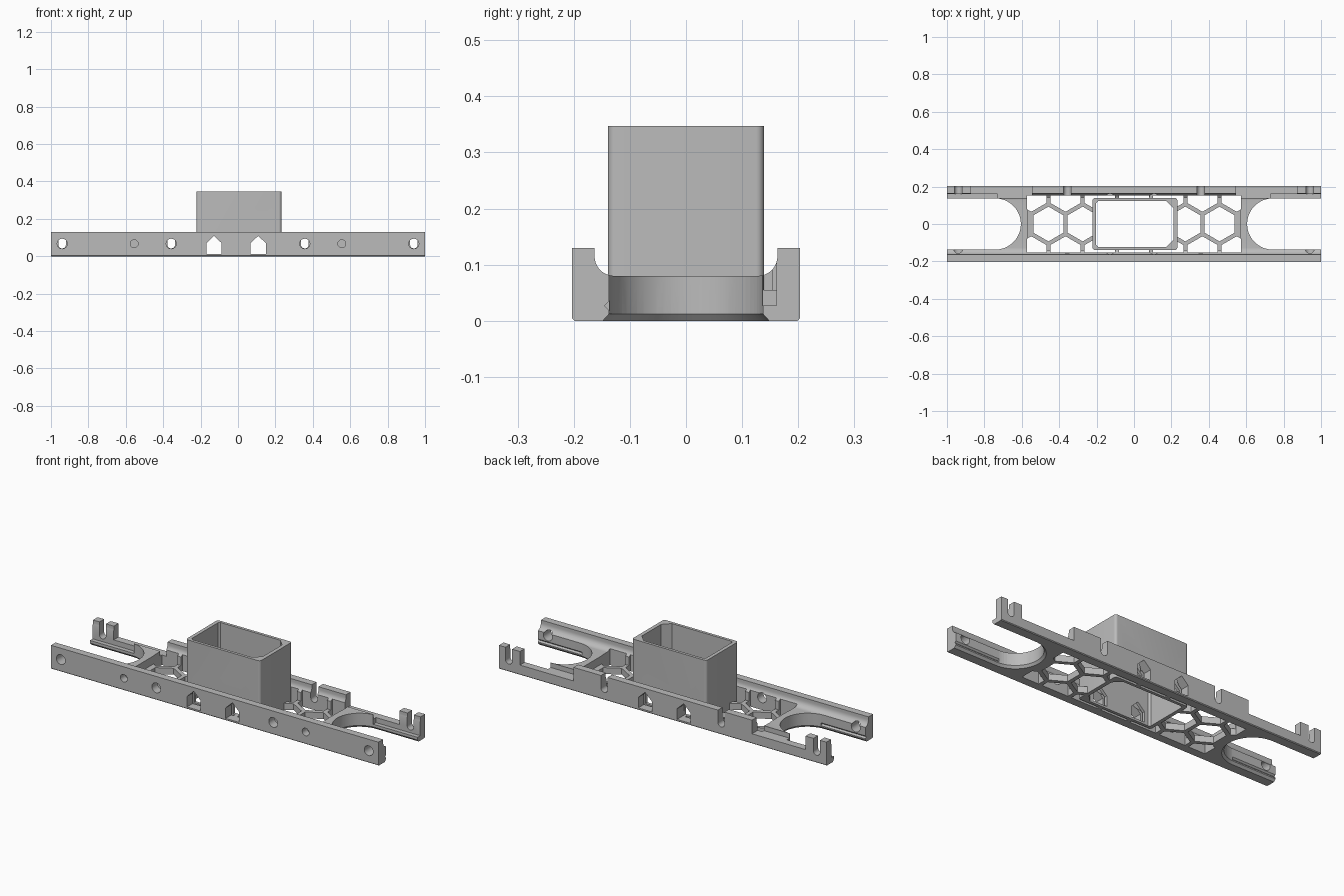
import bpy, bmesh
from math import sin, cos, pi, radians

old = bpy.data.objects.get("Cube")
if old:
    bpy.data.objects.remove(old, do_unlink=True)

grey = bpy.data.materials.new("plain grey")
grey.use_nodes = True
colour = (0.5, 0.5, 0.5, 1)
grey.diffuse_color = colour
grey.node_tree.nodes["Principled BSDF"].inputs["Base Color"].default_value = colour


def arc(cx, cy, r, start, end, n=16):
    return [(cx + r * cos(radians(start + (end - start) * i / n)),
             cy + r * sin(radians(start + (end - start) * i / n))) for i in range(n + 1)]


def rect(u0, v0, u1, v1):
    return [(u0, v0), (u1, v0), (u1, v1), (u0, v1)]


def prism(name, points, axis, lo, hi, end_points=None):
    """Extrude a 2D outline along an axis, optionally lofting to a second outline."""
    place = {"x": lambda p, w: (w, p[0], p[1]),
             "y": lambda p, w: (p[0], w, p[1]),
             "z": lambda p, w: (p[0], p[1], w)}[axis]
    bm = bmesh.new()
    a = [bm.verts.new(place(p, lo)) for p in points]
    b = [bm.verts.new(place(p, hi)) for p in (end_points or points)]
    bm.faces.new(a)
    bm.faces.new(b)
    for i in range(len(a)):
        j = (i + 1) % len(a)
        bm.faces.new((a[i], a[j], b[j], b[i]))
    bmesh.ops.recalc_face_normals(bm, faces=bm.faces)
    mesh = bpy.data.meshes.new(name)
    bm.to_mesh(mesh)
    bm.free()
    mesh.materials.append(grey)
    ob = bpy.data.objects.new(name, mesh)
    bpy.context.collection.objects.link(ob)
    return ob


def boolean(target, tool, mode="DIFFERENCE"):
    mod = target.modifiers.new("cut", "BOOLEAN")
    mod.operation = mode
    mod.solver = "EXACT"
    mod.object = tool
    bpy.context.view_layer.objects.active = target
    bpy.ops.object.modifier_apply(modifier=mod.name)


def cut(targets, *args):
    tool = prism("cutter", *args)
    for t in targets:
        boolean(t, tool)
    bpy.data.objects.remove(tool, do_unlink=True)


# Trough cross-section with coved walls, extruded along the length
half = arc(0.128, 0.115, 0.035, -90, 0, 8) + [(0.163, 0.13), (0.203, 0.13), (0.203, 0.004), (0.199, 0)]
section = half + [(-y, z) for y, z in reversed(half)]
frame = prism("rail_frame", section, "x", -1, 1)

# Lowered floor carrying the honeycomb
cut([frame], rect(-0.57, -0.14, 0.57, 0.14), "z", 0.035, 0.2)

# Honeycomb cells, trimmed to the floor area
pitch, rib = 0.183, 0.022
size = (pitch - rib) / 3 ** 0.5
for row in (-1, 0, 1):
    for k in range(-3, 4):
        cx = (k + (0.5 if row == 0 else 0)) * pitch
        if abs(cx) > 0.56:
            continue
        hexagon = [(cx + size * sin(i * pi / 3), row * pitch * 0.866 + size * cos(i * pi / 3))
                   for i in range(6)]
        cell = prism("cell", hexagon, "z", -0.05, 0.3)
        area = prism("area", rect(-0.572, -0.153, 0.572, 0.153), "z", -0.04, 0.29)
        boolean(cell, area, "INTERSECT")
        boolean(frame, cell)
        for ob in (cell, area):
            bpy.data.objects.remove(ob, do_unlink=True)

# Rounded end bays with a flared lower lip
for s in (-1, 1):
    def bay(r):
        return [(s * x, y) for x, y in arc(0.742, 0, r, 90, 270, 32) + [(1.2, -r), (1.2, r)]]
    cut([frame], bay(0.137), "z", -0.05, 0.3)
    cut([frame], bay(0.15), "z", -0.002, 0.013, bay(0.1365))
    x0, x1 = sorted((s * 0.73, s * 1.1))
    # Inner groove of the front arm and ledge of the back arm
    cut([frame], [(-0.145, 0.027), (-0.136, 0.036), (-0.127, 0.027), (-0.136, 0.018)], "x", x0, x1)
    cut([frame], rect(0.12, 0.027, 0.161, 0.2), "x", x0, x1)
    # Low stretch of the back arm between rail and end post
    x0, x1 = sorted((s * 0.545, s * 0.872))
    cut([frame], rect(0.138, 0.055, 0.25, 0.2), "x", x0, x1)
    # Front bolt holes
    for x, r, depth in ((0.94, 0.027, -0.1), (0.555, 0.021, -0.16), (0.357, 0.027, -0.12)):
        cut([frame], arc(s * x, 0.067, r, 0, 345, 23), "y", -0.25, depth)
    # Open-topped slots in the back rail and posts
    for x in (0.94, 0.357):
        slot = arc(s * x, 0.062, 0.02, 180, 360) + [(s * x + 0.02, 0.2), (s * x - 0.02, 0.2)]
        cut([frame], slot, "y", 0.12, 0.25)

# Open rectangular tower with rounded corners
tx0, tx1, ty, r = -0.222, 0.232, 0.139, 0.014
outline = (arc(tx1 - r, ty - r, r, 0, 90, 6) + arc(tx0 + r, ty - r, r, 90, 180, 6)
           + arc(tx0 + r, r - ty, r, 180, 270, 6) + arc(tx1 - r, r - ty, r, 270, 360, 6))
tower = prism("tower", outline, "z", 0, 0.347)

# Cavity with two large and two small corner chamfers
cavity = [(0.172, -0.123), (0.211, -0.084), (0.211, 0.084), (0.172, 0.123),
          (-0.192, 0.123), (-0.202, 0.113), (-0.202, -0.113), (-0.192, -0.123)]
cut([frame, tower], cavity, "z", -0.05, 0.5)

# Pointed windows through both rails and the tower
for x in (-0.128, 0.108):
    window = [(x - 0.041, 0.012), (x + 0.041, 0.012), (x + 0.041, 0.07), (x, 0.109), (x - 0.041, 0.07)]
    cut([frame, tower], window, "y", -0.3, 0.3)

# Smooth curved walls, keep edges crisp
bpy.ops.object.select_all(action="DESELECT")
for ob in (frame, tower):
    ob.select_set(True)
bpy.context.view_layer.objects.active = frame
bpy.ops.object.shade_smooth_by_angle(angle=radians(25))
